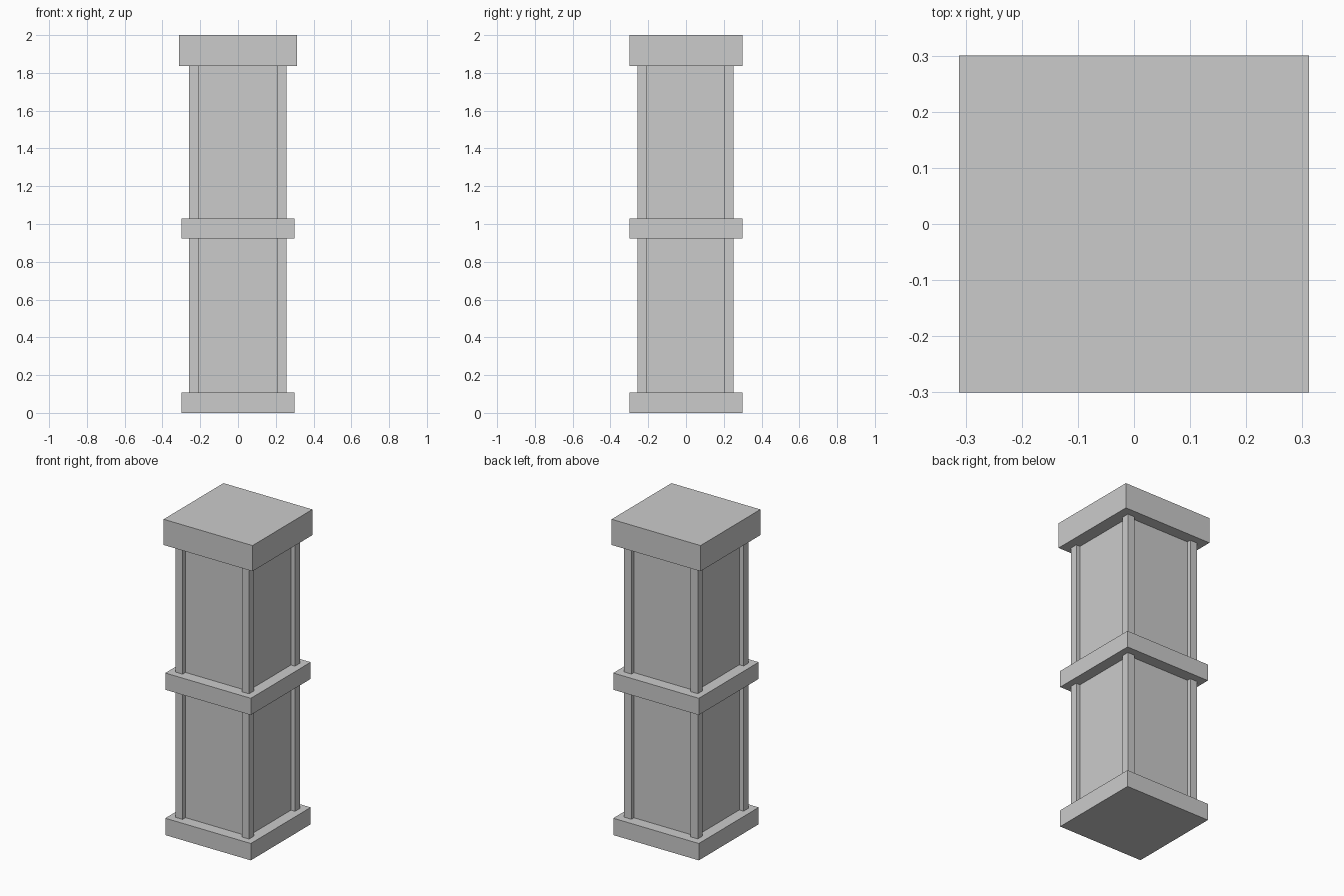
import bpy

if "Cube" in bpy.data.objects:
    bpy.data.objects.remove(bpy.data.objects["Cube"])


def box(name, x, y, z):
    """Box from (min, max) ranges on each axis."""
    bpy.ops.mesh.primitive_cube_add(
        size=1, location=[(a + b) / 2 for a, b in (x, y, z)])
    obj = bpy.context.object
    obj.name = name
    obj.scale = [b - a for a, b in (x, y, z)]
    bpy.ops.object.transform_apply(location=False, rotation=False, scale=True)
    return obj


# Base plinth, middle band and slightly wider cap
box("base", (-0.30, 0.30), (-0.30, 0.30), (0, 0.107))
box("middle_band", (-0.30, 0.30), (-0.30, 0.30), (0.922, 1.028))
box("cap", (-0.312, 0.312), (-0.30, 0.30), (1.837, 2.0))

# Recessed core, one panel block per storey, with four corner posts
for level, z in (("lower", (0.107, 0.922)), ("upper", (1.028, 1.837))):
    box(level + "_core", (-0.229, 0.229), (-0.227, 0.227), z)
    for side_x, x in (("left", (-0.259, -0.209)), ("right", (0.206, 0.257))):
        for side_y, y in (("front", (-0.256, -0.208)), ("back", (0.204, 0.252))):
            box(f"{level}_{side_y}_{side_x}_post", x, y, z)
